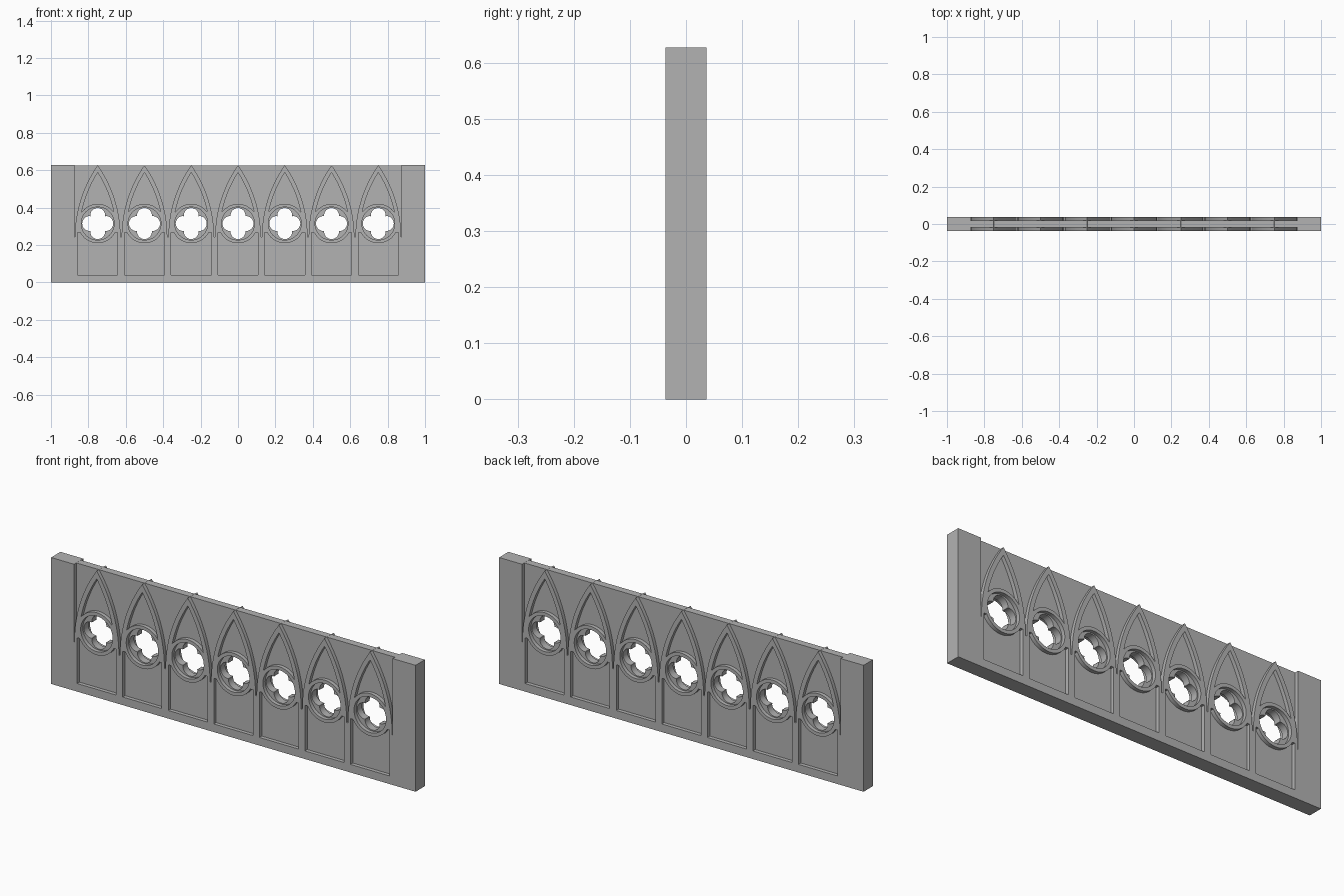
import bpy, bmesh
from math import sin, cos, asin, sqrt, radians, pi

if "Cube" in bpy.data.objects:
    bpy.data.objects.remove(bpy.data.objects["Cube"], do_unlink=True)

HEIGHT, DEPTH, CORE = 0.627, 0.073, 0.036   # overall height, thickness, recessed core thickness
CENTRES = [0.25 * i for i in range(-3, 4)]  # seven bays
ROSE_Z, RING_OUT, RING_IN = 0.315, 0.105, 0.088
SPRING, HALF = 0.242, 0.122                 # arch springing height and half width
RISE = HEIGHT - SPRING
RADIUS = (HALF ** 2 + RISE ** 2) / (2 * HALF)

stone = bpy.data.materials.new("grey_stone")
stone.use_nodes = True
GREY = (0.45, 0.45, 0.45, 1)
stone.diffuse_color = GREY
stone.node_tree.nodes["Principled BSDF"].inputs["Base Color"].default_value = GREY


def arc(cx, cz, r, start, end, n):
    """Points on an arc, angles in radians."""
    steps = [start + (end - start) * i / n for i in range(n + 1)]
    return [(cx + r * cos(a), cz + r * sin(a)) for a in steps]


def pointed_arch(c, inset, z0, n=16):
    """Two-centred arch from its right foot over the apex to its left foot."""
    r, off = RADIUS - inset, RADIUS - HALF
    start, apex = asin((z0 - SPRING) / r), asin(sqrt(r * r - off * off) / r)
    right = arc(-off, SPRING, r, start, apex, n)
    left = [(-x, z) for x, z in reversed(right[:-1])]
    return [(c + x, z) for x, z in right + left]


def quatrefoil(c):
    """Four round lobes joined at inner cusps."""
    r, off = 0.04, 0.043
    spread = pi - asin(sqrt(0.5)) + asin((off - r) / r) * 0.5
    pts = []
    for k in range(4):
        a = k * pi / 2
        pts += arc(c + off * cos(a), ROSE_Z + off * sin(a), r,
                   a - spread * 0.7, a + spread * 0.7, 16)
    return pts


def slab(name, loops, depth):
    """Extrude closed outlines, with inner loops as holes, into an upright slab."""
    curve = bpy.data.curves.new(name, "CURVE")
    curve.dimensions, curve.fill_mode = "2D", "BOTH"
    curve.extrude = depth / 2
    for loop in loops:
        spline = curve.splines.new("POLY")
        spline.points.add(len(loop) - 1)
        for p, (x, z) in zip(spline.points, loop):
            p.co = (x, z, 0, 1)
        spline.use_cyclic_u = True
    obj = bpy.data.objects.new(name, curve)
    bpy.context.collection.objects.link(obj)
    obj.rotation_euler.x = radians(90)
    bpy.ops.object.select_all(action="DESELECT")
    obj.select_set(True)
    bpy.context.view_layer.objects.active = obj
    bpy.ops.object.convert(target="MESH")
    obj = bpy.context.view_layer.objects.active
    bm = bmesh.new()
    bm.from_mesh(obj.data)
    bmesh.ops.remove_doubles(bm, verts=bm.verts, dist=0.00005)
    bmesh.ops.recalc_face_normals(bm, faces=bm.faces)
    bm.to_mesh(obj.data)
    bm.free()
    obj.data.materials.clear()
    obj.data.materials.append(stone)
    bpy.ops.object.shade_smooth_by_angle(angle=radians(30))
    return obj


# Full-depth tracery: end blocks, base rail, mullions, arches and rings
END = 0.874
outline = [(-1, 0), (1, 0), (1, HEIGHT), (END, HEIGHT), (END, SPRING)]
for c in reversed(CENTRES):
    outline += pointed_arch(c, 0, SPRING)
outline += [(-END, SPRING), (-END, HEIGHT), (-1, HEIGHT)]
tracery = [outline]

JAMB, SILL, PANEL_TOP, HAUNCH = 0.107, 0.04, 0.267, 0.377
low = asin((ROSE_Z - PANEL_TOP) / RING_OUT)
high = asin((HAUNCH - ROSE_Z) / RING_OUT)
for c in CENTRES:
    # lower panel, scooped by the ring above it
    tracery.append([(c + JAMB, PANEL_TOP), (c + JAMB, SILL), (c - JAMB, SILL), (c - JAMB, PANEL_TOP)]
                   + arc(c, ROSE_Z, RING_OUT, low - pi, -low, 24))
    # pointed opening over the ring
    tracery.append(pointed_arch(c, 0.022, HAUNCH)
                   + arc(c, ROSE_Z, RING_OUT, pi - high, high, 20)[1:-1])
    # round opening in the ring
    tracery.append(arc(c, ROSE_Z, RING_IN, 0, 2 * pi, 48)[:-1])
slab("arcade_tracery", tracery, DEPTH)

# Thin recessed core pierced by the quatrefoils
edge = 0.88
core = [[(-edge, 0.02), (edge, 0.02), (edge, HEIGHT - 0.0005), (-edge, HEIGHT - 0.0005)]]
core += [quatrefoil(c) for c in CENTRES]
slab("recessed_panel", core, CORE)
